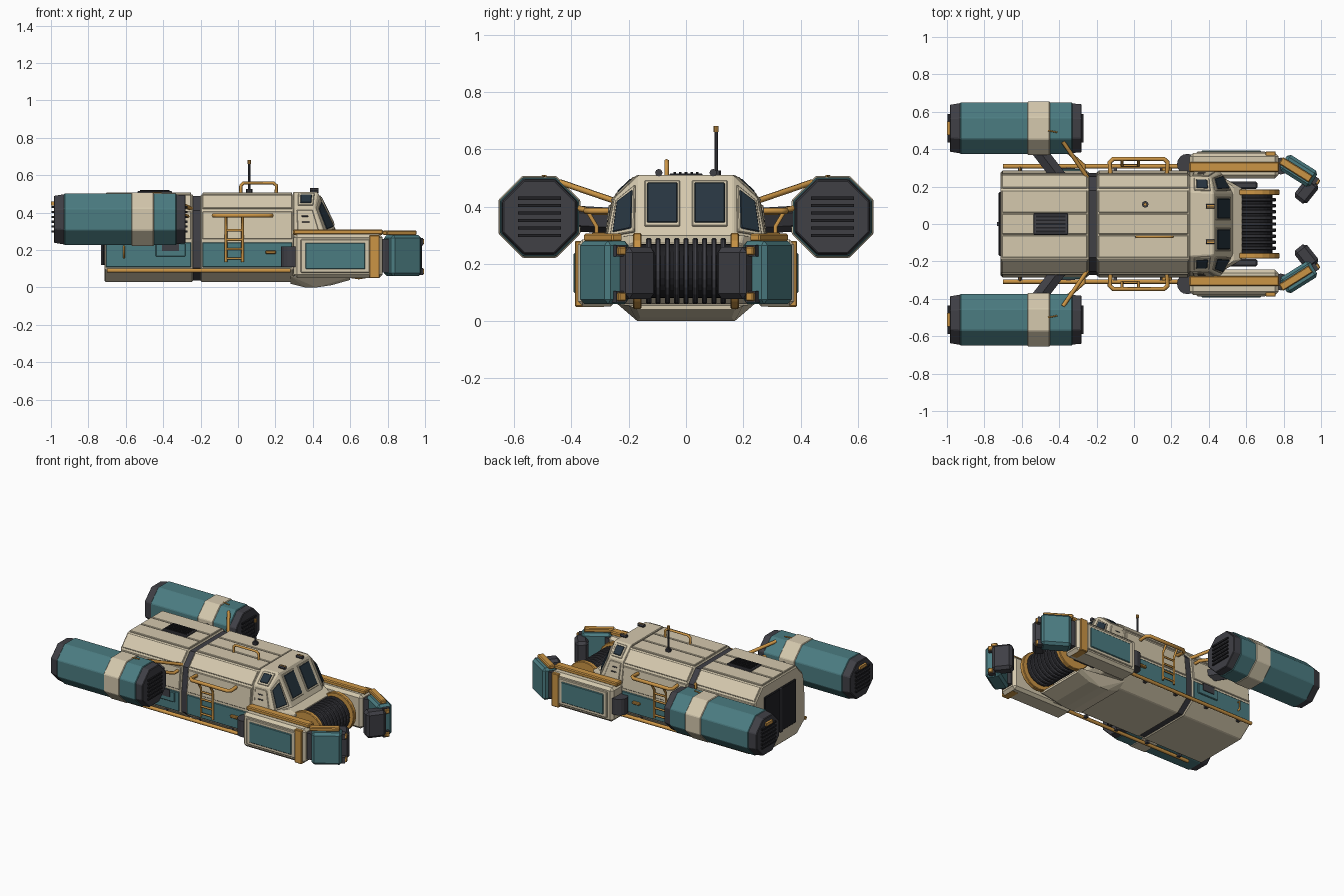
import bpy, bmesh, math
from mathutils import Vector

if "Cube" in bpy.data.objects:
    bpy.data.objects.remove(bpy.data.objects["Cube"])

COLORS = {"cream": (0.66, 0.58, 0.42), "teal": (0.07, 0.20, 0.22), "dark": (0.05, 0.05, 0.06),
          "orange": (0.60, 0.30, 0.06), "glass": (0.02, 0.035, 0.05), "black": (0.015, 0.015, 0.018)}
MATS = {}
for key, c in COLORS.items():
    MATS[key] = bpy.data.materials.new(key)
    MATS[key].diffuse_color = (*c, 1)


def emit(name, bm, mat, bevel=0.0):
    bmesh.ops.recalc_face_normals(bm, faces=bm.faces)
    me = bpy.data.meshes.new(name)
    bm.to_mesh(me)
    bm.free()
    ob = bpy.data.objects.new(name, me)
    bpy.context.collection.objects.link(ob)
    me.materials.append(MATS[mat])
    if bevel:
        m = ob.modifiers.new("bevel", "BEVEL")
        m.width, m.segments, m.limit_method = bevel, 1, "ANGLE"
    return ob


def box(name, c, size, mat, rz=0.0, bevel=0.0):
    bm = bmesh.new()
    bmesh.ops.create_cube(bm, size=1)
    for v in bm.verts:
        v.co = Vector((v.co.x * size[0], v.co.y * size[1], v.co.z * size[2]))
    ob = emit(name, bm, mat, bevel)
    ob.location, ob.rotation_euler.z = c, rz
    return ob


def cyl(name, a, b, r, mat, n=8, r2=None, spin=0.0, bevel=0.0):
    a, b = Vector(a), Vector(b)
    bm = bmesh.new()
    bmesh.ops.create_cone(bm, cap_ends=True, segments=n, radius1=r, radius2=r if r2 is None else r2,
                          depth=(b - a).length)
    for v in bm.verts:
        x, y = v.co.x, v.co.y
        v.co.x = x * math.cos(spin) - y * math.sin(spin)
        v.co.y = x * math.sin(spin) + y * math.cos(spin)
    ob = emit(name, bm, mat, bevel)
    ob.rotation_euler = (b - a).to_track_quat("Z", "Y").to_euler()
    ob.location = (a + b) / 2
    return ob


def tube(name, pts, r, mat):
    cu = bpy.data.curves.new(name, "CURVE")
    cu.dimensions, cu.bevel_depth, cu.bevel_resolution, cu.use_fill_caps = "3D", r, 1, True
    sp = cu.splines.new("POLY")
    sp.points.add(len(pts) - 1)
    for p, q in zip(sp.points, pts):
        p.co = (*q, 1)
    ob = bpy.data.objects.new(name, cu)
    bpy.context.collection.objects.link(ob)
    cu.materials.append(MATS[mat])


def hull(name, pts, mat, bevel=0.0):
    """Convex solid, mirrored over y."""
    bm = bmesh.new()
    for x, y, z in pts:
        for s in (1, -1):
            bm.verts.new((x, y * s, z))
    bmesh.ops.convex_hull(bm, input=bm.verts)
    bmesh.ops.dissolve_limit(bm, angle_limit=0.03, verts=bm.verts, edges=bm.edges)
    return emit(name, bm, mat, bevel)


def plate(name, quad, u, v, mat, t=0.007):
    """Raised panel on part (u, v) of a quad facet, facing away from the hull middle."""
    A, B, C, D = [Vector(p) for p in quad]
    P = lambda i, j: A.lerp(B, i).lerp(D.lerp(C, i), j)
    ring = [P(u[0], v[0]), P(u[1], v[0]), P(u[1], v[1]), P(u[0], v[1])]
    n = (ring[1] - ring[0]).cross(ring[3] - ring[0]).normalized()
    mid = sum(ring, Vector()) / 4
    if n.dot(mid - Vector((mid.x * 0.7, 0, 0.25))) < 0:
        n = -n
    bm = bmesh.new()
    lo = [bm.verts.new(p - n * 0.004) for p in ring]
    hi = [bm.verts.new(p + n * t) for p in ring]
    bm.faces.new(lo)
    bm.faces.new(hi)
    for i in range(4):
        bm.faces.new((lo[i], lo[i - 1], hi[i - 1], hi[i]))
    emit(name, bm, mat, 0.003)


# Hull sections with a dark joint between them
SEC = [(0.185, 0.497), (0.262, 0.415), (0.28, 0.25), (0.28, 0.1), (0.19, 0.03)]
for name, x0, x1 in (("rear_hull", -0.715, -0.24), ("front_hull", -0.2, 0.3)):
    hull(name, [(x, y, z) for x in (x0, x1) for y, z in SEC], "cream", 0.006)
    a, b = x0 + 0.01, x1 - 0.01
    box(name + "_roof_panel", ((a + b) / 2, 0, 0.5), (b - a, 0.11, 0.014), "cream", 0, 0.003)
    for s in (1, -1):
        for i, mat in enumerate(("cream", "cream", "teal")):
            (y, z), (y2, z2) = SEC[i], SEC[i + 1]
            plate(name + "_side_panel", [(a, y * s, z), (b, y * s, z), (b, y2 * s, z2), (a, y2 * s, z2)],
                  (0, 1), (0.06, 0.95), mat)
        box(name + "_roof_side_panel", ((a + b) / 2, s * 0.121, 0.5), (b - a, 0.118, 0.014), "cream", 0, 0.003)
hull("hull_joint", [(x, y * 0.97, 0.26 + (z - 0.26) * 0.97) for x in (-0.26, -0.18) for y, z in SEC], "dark")
box("rear_door", (-0.717, 0, 0.27), (0.016, 0.34, 0.3), "black", 0, 0.005)
box("rear_door_bar", (-0.727, 0, 0.27), (0.012, 0.02, 0.3), "dark")
hull("belly_keel", [(0.28, 0.24, 0.06), (0.28, 0.18, 0.02), (0.42, 0.17, 0), (0.36, 0.17, 0),
                    (0.5, 0.16, 0.012), (0.6, 0.2, 0.055), (0.6, 0.17, 0.04)], "cream")

# Cab with windows
A, B, C, D = (0.425, 0.165, 0.51), (0.535, 0.165, 0.285), (0.465, 0.28, 0.275), (0.41, 0.25, 0.43)
hull("cab", [(0.295, 0.172, 0.51), (0.295, 0.255, 0.43), (0.295, 0.28, 0.27), (0.295, 0.25, 0.06),
             (0.45, 0.25, 0.06), A, B, C, D, (0.5, 0.2, 0.1)], "cream", 0.004)
hull("cab_nose_lip", [(0.45, 0.25, 0.29), (0.53, 0.2, 0.3), (0.58, 0.19, 0.27), (0.46, 0.26, 0.24),
                      (0.56, 0.18, 0.22)], "cream", 0.004)
mir = lambda p, s: (p[0], p[1] * s, p[2])
for s in (1, -1):
    front = [(0.425, 0, 0.51), (0.535, 0, 0.285), mir(B, s), mir(A, s)]
    plate("windshield_frame", front, (0.09, 0.8), (0.13, 0.88), "cream", 0.006)
    plate("windshield", front, (0.13, 0.75), (0.18, 0.82), "glass", 0.009)
    corner = [mir(p, s) for p in (A, B, C, D)]
    plate("corner_window_frame", corner, (0.12, 0.88), (0.12, 0.88), "cream", 0.008)
    plate("corner_window", corner, (0.18, 0.82), (0.2, 0.8), "glass", 0.011)
    top = [(0.295, 0.172 * s, 0.51), (0.42, 0.168 * s, 0.51), (0.41, 0.25 * s, 0.43), (0.295, 0.255 * s, 0.43)]
    plate("roof_window_frame", top, (0.22, 0.92), (0.1, 0.9), "cream", 0.005)
    plate("roof_window", top, (0.32, 0.82), (0.22, 0.78), "glass", 0.008)
    low = [(0.3, 0.255 * s, 0.43), (0.41, 0.25 * s, 0.43), (0.465, 0.28 * s, 0.275), (0.3, 0.28 * s, 0.275)]
    plate("cab_side_panel", low, (0.12, 0.85), (0.1, 0.85), "cream", 0.005)
    for j in (0.3, 0.5):
        plate("cab_side_slot", low, (0.3, 0.6), (j, j + 0.05), "dark", 0.008)
    cyl("roof_lamp", (0.385, s * 0.095, 0.518), (0.43, s * 0.095, 0.518), 0.013, "dark")
    box("roof_lamp_cap", (0.41, s * 0.095, 0.526), (0.04, 0.014, 0.008), "orange")

# Ribbed winch drum between the arms
DX, DZ = 0.645, 0.175
cyl("drum_core", (DX, -0.17, DZ), (DX, 0.17, DZ), 0.095, "black", 24)
for i in range(9):
    y = -0.13 + i * 0.0325
    cyl("drum_rib", (DX, y - 0.009, DZ), (DX, y + 0.009, DZ), 0.115, "dark", 24, bevel=0.004)
for s in (1, -1):
    cyl("drum_flange", (DX, s * 0.155, DZ), (DX, s * 0.185, DZ), 0.132, "orange", 20, bevel=0.004)
    box("drum_bracket", (0.575, s * 0.207, 0.165), (0.17, 0.04, 0.14), "dark", 0, 0.008)

# Roof fittings
box("roof_vent", (-0.445, 0, 0.507), (0.185, 0.115, 0.016), "dark", 0, 0.003)
for i in range(5):
    box("roof_vent_slat", (-0.445, -0.04 + i * 0.02, 0.517), (0.16, 0.009, 0.008), "black")
tube("roof_handle", [(0.015, -0.068, 0.5), (0.015, -0.068, 0.545), (0.03, -0.068, 0.558), (0.19, -0.068, 0.558),
                     (0.205, -0.068, 0.545), (0.205, -0.068, 0.5)], 0.009, "orange")
cyl("antenna_base", (0.06, 0.105, 0.5), (0.06, 0.105, 0.525), 0.018, "dark")
cyl("antenna", (0.06, 0.105, 0.52), (0.06, 0.105, 0.67), 0.006, "dark")
cyl("antenna_tip", (0.06, 0.105, 0.66), (0.06, 0.105, 0.682), 0.009, "orange")

for s in (1, -1):
    # Side rails, ladder and hatch
    tube("lower_rail", [(-0.7, s * 0.308, 0.09), (0.28, s * 0.308, 0.09)], 0.012, "orange")
    for x in (-0.61, -0.35, -0.1, 0.15):
        box("rail_mount", (x, s * 0.292, 0.09), (0.02, 0.03, 0.018), "dark")
    tube("hand_rail", [(-0.125, s * 0.26, 0.385), (-0.13, s * 0.33, 0.385), (-0.11, s * 0.348, 0.385),
                       (0.16, s * 0.348, 0.385), (0.18, s * 0.33, 0.385), (0.175, s * 0.26, 0.385)], 0.012, "orange")
    for x in (-0.065, 0.025):
        tube("ladder_post", [(x, s * 0.345, 0.385), (x, s * 0.312, 0.33), (x, s * 0.312, 0.135)], 0.008, "orange")
    for z in (0.155, 0.205, 0.255, 0.305):
        tube("ladder_rung", [(-0.065, s * 0.312, z), (0.025, s * 0.312, z)], 0.007, "orange")
    box("door_handle", (0.175, s * 0.293, 0.188), (0.055, 0.02, 0.018), "orange", 0, 0.004)
    tube("grab_bar", [(-0.61, s * 0.285, 0.16), (-0.61, s * 0.302, 0.165), (-0.61, s * 0.302, 0.215),
                      (-0.61, s * 0.285, 0.22)], 0.006, "orange")
    box("side_hatch", (-0.36, s * 0.288, 0.2), (0.16, 0.014, 0.07), "teal", 0, 0.004)
    box("side_vent", (-0.36, s * 0.296, 0.22), (0.09, 0.008, 0.05), "dark")

    # Octagonal engine pods and struts
    Y, Z, k = s * 0.512, 0.364, 1 / math.cos(math.pi / 8)
    for name, x0, x1, r, r2, mat in (
            ("engine_body", -0.93, -0.33, 0.138, 0.138, "teal"), ("engine_band", -0.57, -0.45, 0.143, 0.143, "cream"),
            ("engine_rear_cap", -0.925, -0.985, 0.135, 0.125, "dark"), ("engine_front_cap", -0.335, -0.28, 0.133, 0.128, "dark")):
        cyl(name, (x0, Y, Z), (x1, Y, Z), r * k, mat, 8, r2 * k, math.pi / 8, 0.004)
    for i in range(6):
        for x in (-0.988, -0.279):
            box("engine_slat", (x, Y, Z - 0.065 + i * 0.026), (0.018, 0.15, 0.011), "black")
    box("engine_tail_light", (-0.992, Y, Z + 0.085), (0.016, 0.07, 0.02), "orange")
    cyl("engine_strut", (-0.4, s * 0.25, 0.35), (-0.53, s * 0.42, 0.36), 0.045, "dark", 6)
    tube("engine_brace", [(-0.25, s * 0.25, 0.42), (-0.38, s * 0.44, 0.485)], 0.011, "orange")
    tube("engine_side_brace", [(-0.27, s * 0.26, 0.38), (-0.27, s * 0.315, 0.38), (-0.37, s * 0.4, 0.4)], 0.011, "orange")
    tube("engine_hook", [(-0.46, s * 0.5, 0.507), (-0.41, s * 0.49, 0.507)], 0.004, "orange")

    # Front arm
    cyl("arm_hinge", (0.285, s * 0.32, 0.11), (0.285, s * 0.32, 0.22), 0.055, "dark", 16)
    box("arm_body", (0.535, s * 0.312, 0.168), (0.475, 0.135, 0.235), "cream", 0, 0.018)
    box("arm_panel_frame", (0.52, s * 0.381, 0.168), (0.37, 0.012, 0.18), "cream", 0, 0.004)
    box("arm_panel", (0.52, s * 0.387, 0.168), (0.32, 0.012, 0.14), "teal", 0, 0.004)
    box("arm_band", (0.73, s * 0.335, 0.165), (0.055, 0.106, 0.23), "orange", 0, 0.004)
    box("arm_rail", (0.535, s * 0.305, 0.295), (0.48, 0.055, 0.028), "orange", 0, 0.006)
    cyl("claw_knuckle", (0.785, s * 0.31, 0.08), (0.785, s * 0.31, 0.26), 0.045, "dark", 12)

    # Claw with padded tip
    box("claw", (0.88, s * 0.285, 0.17), (0.19, 0.1, 0.22), "teal", -s * 0.56, 0.016)
    box("claw_rail", (0.865, s * 0.29, 0.292), (0.19, 0.042, 0.026), "orange", -s * 0.56, 0.005)
    box("claw_pad", (0.922, s * 0.176, 0.168), (0.13, 0.085, 0.18), "dark", s * 0.9, 0.018)
    for z in (0.085, 0.245):
        box("claw_stud", (0.975, s * 0.23, z), (0.035, 0.03, 0.03), "orange", -s * 0.56, 0.004)
        box("claw_stud_seat", (0.965, s * 0.233, z), (0.03, 0.042, 0.04), "dark", -s * 0.56)

for m in bpy.data.materials:
    if m.users and not m.is_grease_pencil:
        m.use_nodes = True
        m.node_tree.nodes["Principled BSDF"].inputs["Base Color"].default_value = m.diffuse_color
